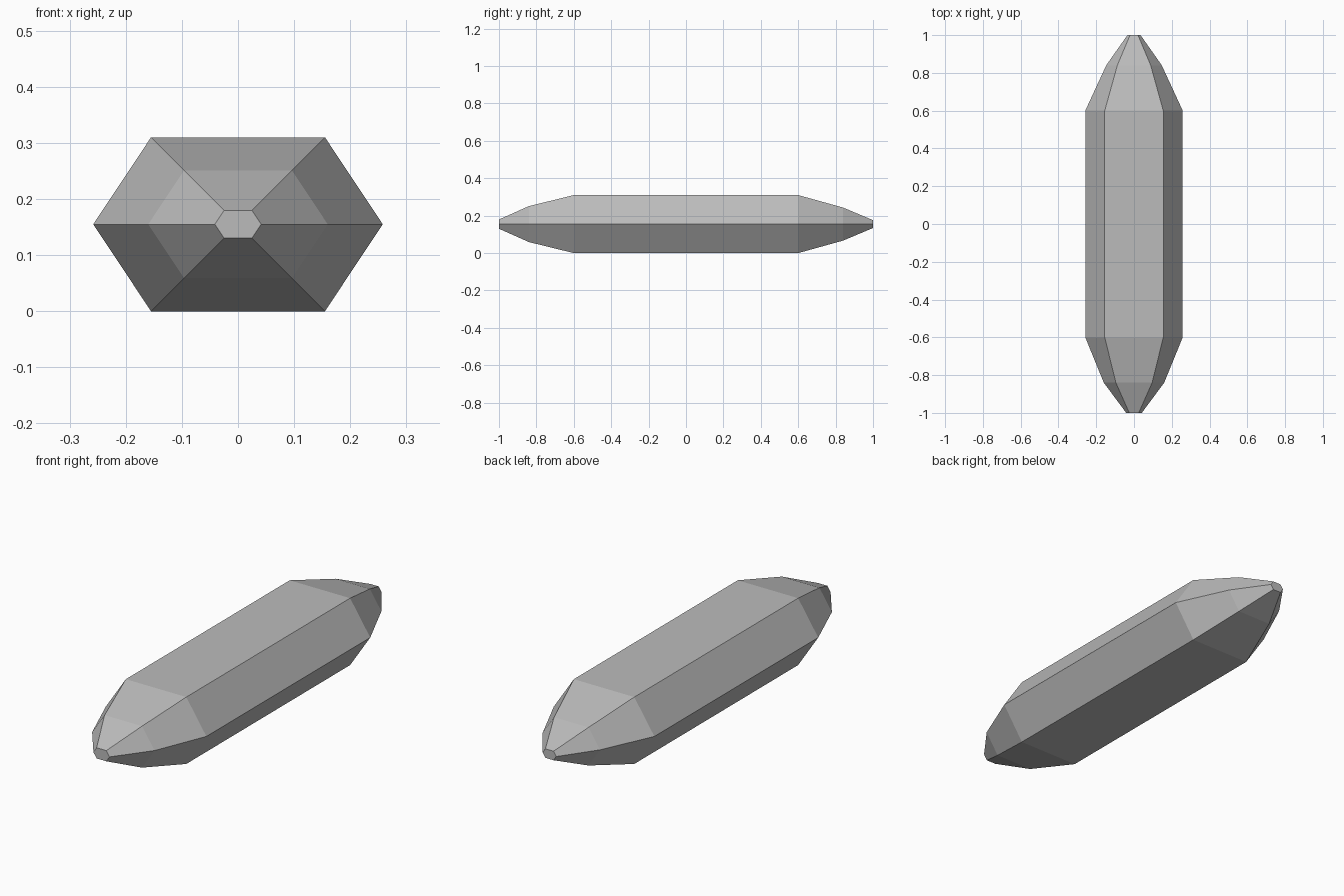
import bpy, bmesh

if "Cube" in bpy.data.objects:
    bpy.data.objects.remove(bpy.data.objects["Cube"])

# Single grey material
grey = bpy.data.materials.new("grey")
grey.diffuse_color = (0.5, 0.5, 0.5, 1)
grey.use_nodes = True
grey.node_tree.nodes["Principled BSDF"].inputs["Base Color"].default_value = grey.diffuse_color

# Hexagonal cross-section, flat on top and bottom
HALF_W, HALF_FLAT, HALF_H = 0.258, 0.155, 0.155
hexagon = [(HALF_W, 0), (HALF_FLAT, HALF_H), (-HALF_FLAT, HALF_H),
           (-HALF_W, 0), (-HALF_FLAT, -HALF_H), (HALF_FLAT, -HALF_H)]

# Stations along the body: (y, section scale)
stations = [(-1, 0.16), (-0.84, 0.62), (-0.6, 1), (0.6, 1), (0.84, 0.57), (1, 0.135)]

# Loft the tapered bar through the stations
bm = bmesh.new()
rings = [[bm.verts.new((x * s, y, HALF_H + z * s)) for x, z in hexagon]
         for y, s in stations]
for a, b in zip(rings, rings[1:]):
    for i in range(6):
        j = (i + 1) % 6
        bm.faces.new((a[i], a[j], b[j], b[i]))

# Small flat end caps
bm.faces.new(rings[0])
bm.faces.new(rings[-1])
bmesh.ops.recalc_face_normals(bm, faces=bm.faces)

mesh = bpy.data.meshes.new("tapered_bar")
bm.to_mesh(mesh)
bm.free()
mesh.materials.append(grey)
bpy.context.collection.objects.link(bpy.data.objects.new("tapered_bar", mesh))
